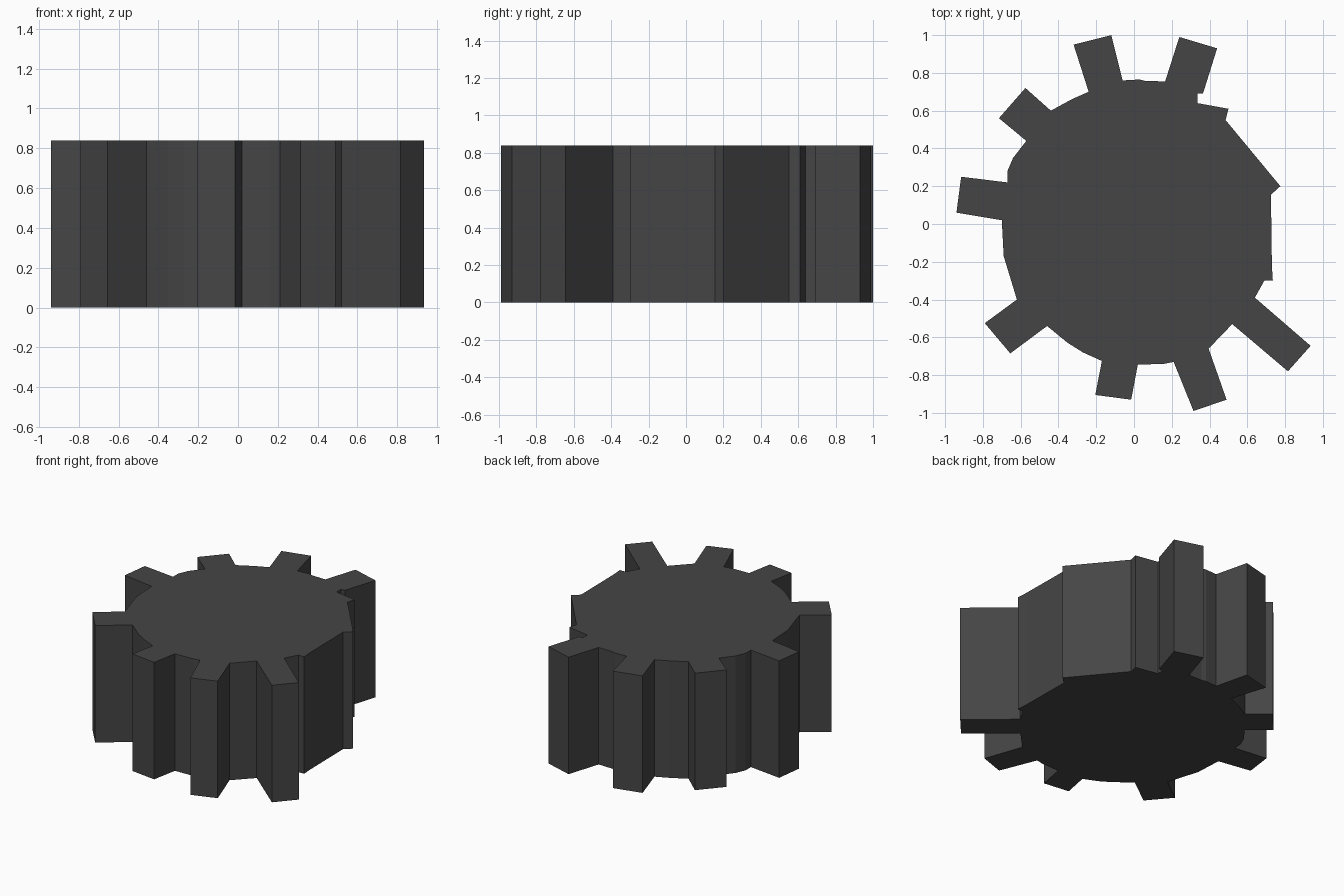
import bpy
import bmesh

if "Cube" in bpy.data.objects:
    bpy.data.objects.remove(bpy.data.objects["Cube"])

HEIGHT = 0.84

# Each tooth (base, tip, tip, base), followed by the worn hub rim up to the next tooth; clockwise from the back left
segments = [
    ([(-.24, .70), (-.32, .95), (-.12, 1.0), (-.06, .76)], [(.03, .765), (.06, .757)]),
    ([(.165, .755), (.24, .99), (.44, .93), (.365, .69)],
     [(.335, .69), (.335, .64), (.50, .61), (.485, .55), (.775, .20),
      (.725, .155), (.73, -.22), (.735, -.30), (.69, -.30)]),
    ([(.64, -.39), (.935, -.645), (.815, -.78), (.52, -.53)], []),
    ([(.395, -.66), (.49, -.93), (.315, -.99), (.21, -.73)], [(.16, -.74)]),
    ([(.02, -.745), (-.015, -.93), (-.205, -.905), (-.17, -.725)], [(-.27, -.68), (-.35, -.63)]),
    ([(-.46, -.54), (-.655, -.685), (-.79, -.525), (-.62, -.40)], [(-.69, -.17)]),
    ([(-.70, .02), (-.94, .06), (-.915, .25), (-.67, .22)], [(-.67, .28), (-.64, .35)]),
    ([(-.57, .44), (-.715, .56), (-.575, .72), (-.44, .60)], [(-.33, .66)]),
]
outline = [p for tooth, rim in segments for p in tooth + rim]

# Gear: outline extruded straight up
bm = bmesh.new()
base = bm.faces.new([bm.verts.new((x, y, 0)) for x, y in outline])
top = bmesh.ops.extrude_face_region(bm, geom=[base], use_keep_orig=True)
bmesh.ops.translate(bm, vec=(0, 0, HEIGHT),
                    verts=[v for v in top["geom"] if isinstance(v, bmesh.types.BMVert)])
bmesh.ops.recalc_face_normals(bm, faces=bm.faces)
bmesh.ops.triangulate(bm, faces=[f for f in bm.faces if len(f.verts) > 4])

mesh = bpy.data.meshes.new("gear_wheel")
bm.to_mesh(mesh)
bm.free()
gear = bpy.data.objects.new("gear_wheel", mesh)
bpy.context.collection.objects.link(gear)

# Dark iron colour
iron = bpy.data.materials.new("dark_iron")
iron.diffuse_color = (0.06, 0.06, 0.06, 1)
iron.use_nodes = True
iron.node_tree.nodes["Principled BSDF"].inputs["Base Color"].default_value = iron.diffuse_color
mesh.materials.append(iron)
